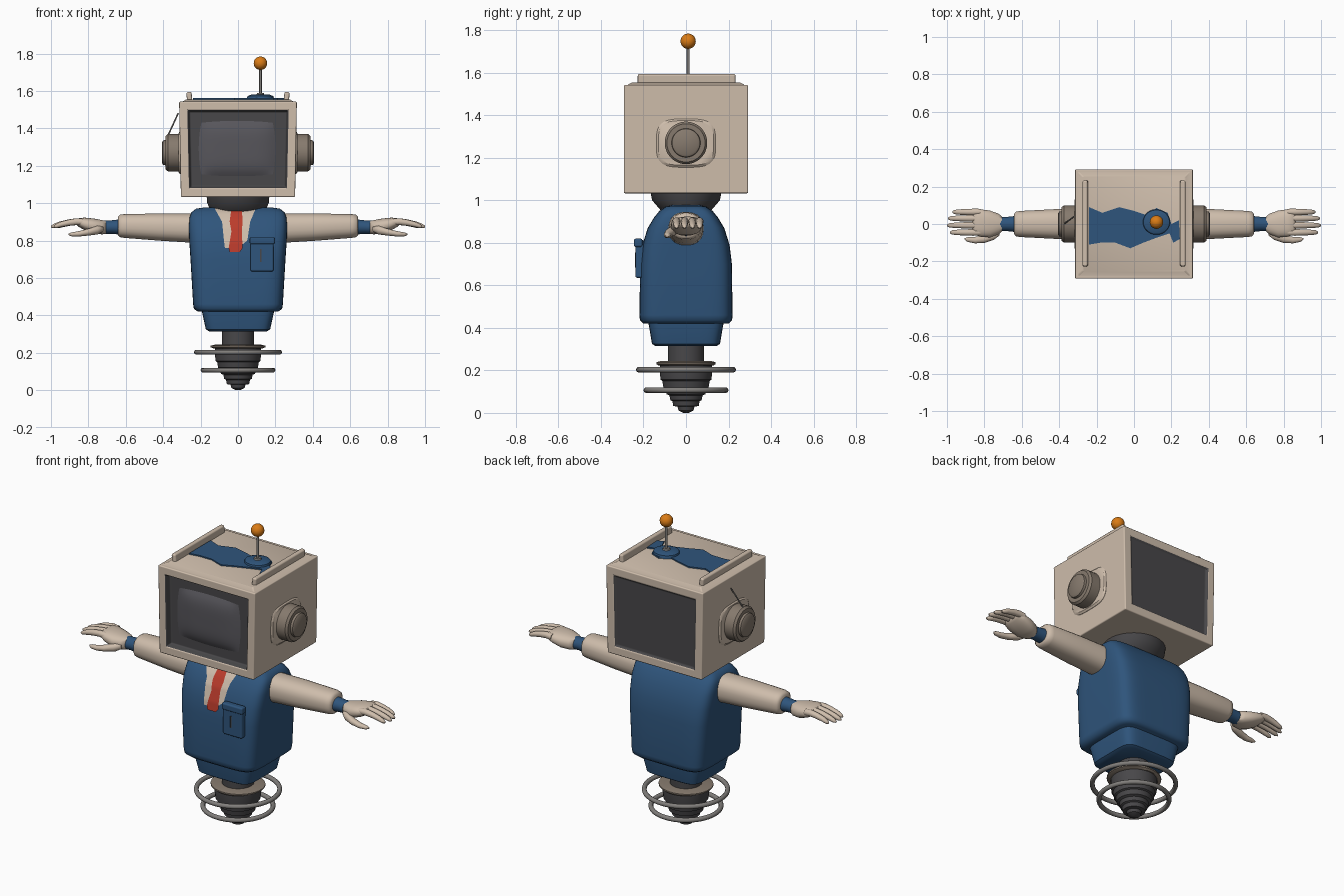
import bpy, bmesh, math
from mathutils import Vector, Matrix

cube = bpy.data.objects.get("Cube")
if cube:
    bpy.data.objects.remove(cube, do_unlink=True)


def material(name, *rgb):
    m = bpy.data.materials.new(name)
    m.use_nodes = True
    m.diffuse_color = (*rgb, 1)
    m.node_tree.nodes["Principled BSDF"].inputs["Base Color"].default_value = (*rgb, 1)
    return m


CREAM = material("cream", .62, .51, .41)
BLUE = material("blue", .028, .09, .2)
DARK = material("dark grey", .065, .063, .067)
SCREEN = material("screen grey", .095, .092, .105)
TAUPE = material("taupe", .24, .195, .155)
METAL = material("metal grey", .22, .21, .2)
RED = material("red", .5, .045, .025)
ORANGE = material("orange", .7, .2, .008)


def finish(name, bm, *mats, angle=35):
    bmesh.ops.recalc_face_normals(bm, faces=bm.faces)
    me = bpy.data.meshes.new(name)
    bm.to_mesh(me)
    bm.free()
    for m in mats:
        me.materials.append(m)
    for p in me.polygons:
        p.use_smooth = True
    me.set_sharp_from_angle(angle=math.radians(angle))
    ob = bpy.data.objects.new(name, me)
    bpy.context.collection.objects.link(ob)
    return ob


def bevel(ob, width, segments=3):
    b = ob.modifiers.new("bevel", "BEVEL")
    b.width, b.segments = width, segments
    b.limit_method, b.angle_limit = "ANGLE", math.radians(40)
    b.harden_normals = True


def loft(name, mat, rings, n=2, segs=32, axis="z", side=1, angle=35):
    """Rings are (position, radius u, radius v, centre u, centre v)."""
    bm = bmesh.new()
    loops = []
    for pos, ru, rv, *c in rings:
        cu, cv = c or (0, 0)
        loop = []
        for i in range(segs):
            a = math.tau * (i + .5) / segs
            u, v = [math.copysign(abs(f(a)) ** (2 / n), f(a)) for f in (math.cos, math.sin)]
            u, v = cu + ru * u, cv + rv * v
            loop.append(bm.verts.new((u, v, pos) if axis == "z" else (side * pos, u, v)))
        loops.append(loop)
    for a, b in zip(loops, loops[1:]):
        for i in range(segs):
            j = (i + 1) % segs
            bm.faces.new((a[i], a[j], b[j], b[i]))
    bm.faces.new(loops[0])
    bm.faces.new(loops[-1])
    return finish(name, bm, mat, angle=angle)


def box(name, mat, centre, size, width=.01, tilt=0):
    bm = bmesh.new()
    bmesh.ops.create_cube(bm, size=1)
    bm.transform(Matrix.Translation(centre) @ Matrix.Rotation(tilt, 4, "Y") @ Matrix.Diagonal((*size, 1)))
    ob = finish(name, bm, mat)
    bevel(ob, width)
    return ob


def rod(name, mat, start, end, r):
    start, end = Vector(start), Vector(end)
    d = end - start
    bm = bmesh.new()
    bmesh.ops.create_cone(bm, cap_ends=True, segments=12, radius1=r, radius2=r, depth=d.length)
    bm.transform(Matrix.Translation((start + end) / 2) @ d.to_track_quat("Z", "Y").to_matrix().to_4x4())
    return finish(name, bm, mat)


def table(points, t):
    """Linear interpolation in rows sorted by their first value."""
    for a, b in zip(points, points[1:]):
        if t <= b[0]:
            k = max(0, (t - a[0]) / (b[0] - a[0]))
            return [p + (q - p) * k for p, q in zip(a, b)][1:]
    return points[-1][1:]


# Jacket torso and waist
TORSO = [(.42, .215, .2), (.435, .236, .217), (.46, .24, .219), (.7, .254, .216), (.79, .26, .205),
         (.87, .263, .18), (.92, .26, .15), (.95, .25, .125), (.97, .225, .095), (.977, .18, .07)]
loft("jacket", BLUE, TORSO, n=6, segs=64, angle=50)
loft("waist", BLUE, [(.315, .155, .145), (.325, .172, .16), (.43, .195, .178), (.45, .195, .178)], n=6, segs=48)


def front_patch(name, mat, edges, lift):
    """A thin painted plate that follows the torso front."""
    bm = bmesh.new()
    rows, steps = [], 24
    for i in range(steps + 1):
        z = edges[0][0] + (edges[-1][0] - edges[0][0]) * i / steps
        left, right = table(edges, z)
        hx, hy = table(TORSO, z)
        row = []
        for k in range(9):
            x = left + (right - left) * k / 8
            y = -hy * (1 - abs(x / hx) ** 6) ** (1 / 6) - lift
            row.append(bm.verts.new((x, y, z)))
        rows.append(row)
    for a, b in zip(rows, rows[1:]):
        for k in range(8):
            bm.faces.new((a[k], a[k + 1], b[k + 1], b[k]))
    return finish(name, bm, mat)


front_patch("shirt", CREAM, [(.76, -.07, .0), (.8, -.075, .05), (.9, -.085, .065), (.972, -.125, .095)], .004)
front_patch("tie", RED, [(.74, -.045, .01), (.76, -.05, .025), (.85, -.035, .02), (.9, -.045, .025),
                         (.972, -.035, .02)], .008)
box("pocket", BLUE, (.128, -.218, .725), (.125, .04, .18))
box("pocket_flap", BLUE, (.13, -.225, .8), (.135, .04, .04))
box("pocket_slit", DARK, (.122, -.239, .72), (.008, .004, .07), .001)

# Neck
loft("neck", DARK, [(.93, .13, .1), (.965, .15, .13), (1.0, .165, .16), (1.05, .17, .17)])

# Head shell with recessed panels front and back
bm = bmesh.new()
bmesh.ops.create_cube(bm, size=1)
bm.transform(Matrix.Translation((0, 0, 1.288)) @ Matrix.Diagonal((.62, .585, .51, 1)))
for v in bm.verts:
    v.co.x *= 1 + (v.co.z - 1.288) * .06
bm.faces.ensure_lookup_table()


def facing(axis, sign):
    return max(bm.faces, key=lambda f: f.normal[axis] * sign + f.calc_center_median()[axis] * sign)


for sign, depth in ((-1, .035), (1, .01)):
    face = facing(1, sign)
    bmesh.ops.inset_region(bm, faces=[face], thickness=.066)
    rim = bmesh.ops.inset_region(bm, faces=[face], thickness=.012, depth=-depth)["faces"]
    for f in rim + [face]:
        f.material_index = 1
top = facing(2, 1)
bmesh.ops.inset_region(bm, faces=[top], thickness=.025)
bmesh.ops.inset_region(bm, faces=[top], thickness=.03, depth=.012)
head = finish("head_shell", bm, CREAM, DARK)
bevel(head, .014)

# Bulging screen
bm = bmesh.new()
bmesh.ops.create_grid(bm, x_segments=20, y_segments=16, size=1)
for v in bm.verts:
    u, w = v.co.x, v.co.y
    bulge = (1 - u ** 4) * (1 - w ** 4)
    pinch = 1 - .07 * u * u * w * w
    v.co = (-.005 + .205 * u * pinch, -.262 - .024 * bulge, 1.292 + .148 * w * pinch)
finish("screen", bm, SCREEN)

# Ears and side dials
for s, label in ((1, "left"), (-1, "right")):
    def ear(part, mat, rings, n=2):
        loft(f"{label}_{part}", mat, [(p, r, q, 0, 1.27) for p, r, q in rings], n, 40, "x", s)
    ear("ear_plate", CREAM, [(.28, .14, .115), (.31, .14, .115), (.318, .13, .105)], 3.5)
    ear("ear", TAUPE, [(.29, .1, .1), (.375, .1, .1), (.387, .09, .09), (.387, .068, .068),
                       (.4, .066, .066), (.407, .055, .055)])
    box(f"{label}_top_rail", CREAM, (.26 * s, .003, 1.565), (.028, .46, .06), .01, .08 * s)
rod("ear_lever", METAL, (-.375, 0, 1.36), (-.32, .04, 1.48), .004)

# Painted blotch on the head top, antenna
OUTLINE = [(-.24, .09), (-.17, .06), (-.08, .09), (0, .07), (.06, .05), (.12, .085), (.18, .06), (.2, 0),
           (.24, .02), (.245, -.08), (.21, -.1), (.19, -.05), (.13, -.07), (.05, -.1), (-.02, -.13),
           (-.1, -.1), (-.18, -.1), (-.24, -.11)]
bm = bmesh.new()
patch = bm.faces.new([bm.verts.new((x, y, 1.554)) for x, y in OUTLINE])
side = bmesh.ops.extrude_face_region(bm, geom=[patch])["geom"]
bmesh.ops.translate(bm, vec=(0, 0, .008), verts=[g for g in side if isinstance(g, bmesh.types.BMVert)])
finish("top_blotch", bm, BLUE)
loft("antenna_base", BLUE, [(1.55, .075, .07, .12, .01), (1.572, .07, .065, .12, .01), (1.58, .05, .045, .12, .01)])
loft("antenna_socket", METAL, [(1.57, .025, .025, .12, .01), (1.588, .018, .018, .12, .01)])
rod("antenna_rod", METAL, (.12, .01, 1.57), (.12, .01, 1.74), .007)
bm = bmesh.new()
bmesh.ops.create_uvsphere(bm, u_segments=24, v_segments=16, radius=.036,
                          matrix=Matrix.Translation((.12, .01, 1.748)))
finish("antenna_ball", bm, ORANGE)

# Arms and hands
for s, label in ((1, "left"), (-1, "right")):
    def limb(part, mat, rings, n=2, segs=24):
        loft(f"{label}_{part}", mat, rings, n, segs, "x", s, 60)
    limb("sleeve", CREAM, [(.2, .083, .08, 0, .865), (.42, .08, .073, 0, .872), (.61, .07, .064, 0, .878),
                           (.632, .066, .06, 0, .878), (.642, .052, .048, 0, .878)], 2.4)
    limb("wrist", BLUE, [(.62, .045, .042, 0, .873), (.68, .038, .036, 0, .872), (.73, .04, .036, 0, .87)])
    limb("palm", CREAM, [(.705, .04, .034, 0, .87), (.725, .056, .038, 0, .871), (.77, .072, .041, 0, .877),
                         (.82, .074, .034, .005, .889), (.85, .066, .024, .008, .896),
                         (.865, .05, .012, .008, .898)], 2.4)
    for name, y, tip in (("index", -.045, .985), ("middle", -.007, 1.0), ("ring", .03, .995), ("little", .064, .97)):
        reach = tip - .82
        limb(f"{name}_finger", CREAM, [(.82 + reach * t, r, r, y, z) for t, r, z in
             ((0, .018, .898), (.25, .0185, .901), (.5, .017, .896), (.75, .015, .887), (.92, .012, .878),
              (1, .005, .874))], 2, 12)
    limb("thumb", CREAM, [(.72, .012, .012, -.05, .862), (.75, .024, .024, -.062, .856),
                          (.8, .022, .019, -.08, .845), (.85, .018, .015, -.086, .836),
                          (.89, .013, .011, -.083, .833), (.905, .004, .004, -.08, .833)], 2, 12)

# Post, ribbed cone and hoops below
loft("post", DARK, [(.22, .086, .086), (.33, .086, .086)])
loft("collar_disc", TAUPE, [(.222, .13, .13), (.23, .148, .14), (.238, .148, .14), (.244, .12, .12)])
CONE = [(0, .012), (.012, .036), (.03, .04), (.032, .06), (.055, .064), (.06, .074), (.082, .078),
        (.088, .092), (.115, .097), (.12, .107), (.15, .112), (.156, .12), (.19, .124), (.225, .124)]
loft("ribbed_cone", DARK, [(z, r, r) for z, r in CONE])


def hoop(name, radius, z, thick=.013):
    bm = bmesh.new()
    rings = []
    for i in range(48):
        a = math.tau * i / 48
        rings.append([bm.verts.new(((radius + thick * math.cos(b)) * math.cos(a),
                                    (radius + thick * math.cos(b)) * math.sin(a),
                                    z + thick * math.sin(b)))
                      for b in (math.tau * k / 10 for k in range(10))])
    for i, a in enumerate(rings):
        b = rings[(i + 1) % 48]
        for k in range(10):
            m = (k + 1) % 10
            bm.faces.new((a[k], a[m], b[m], b[k]))
    finish(name, bm, METAL, angle=60)


hoop("upper_hoop", .222, .203)
hoop("lower_hoop", .187, .107)
